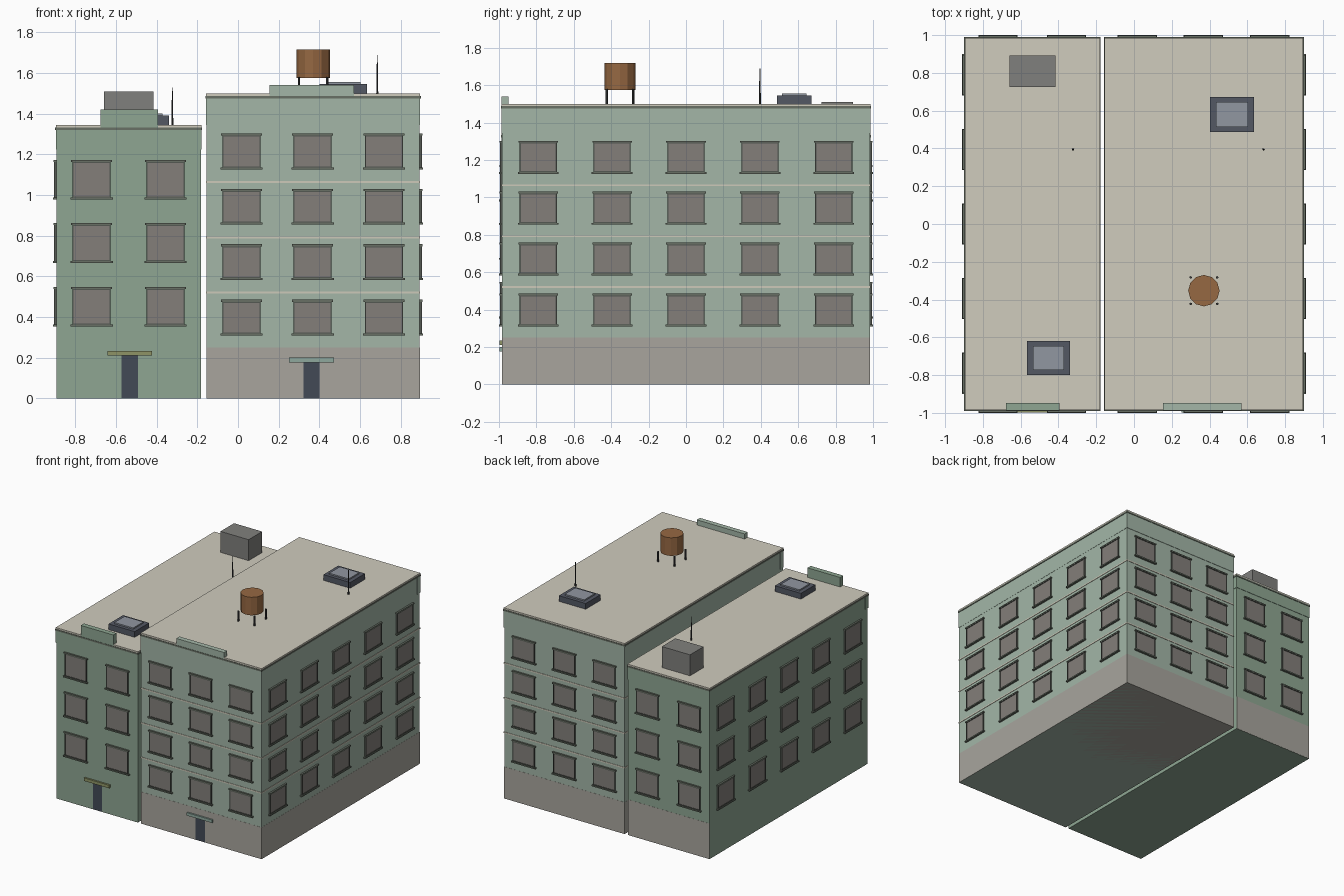
import bpy, bmesh
from mathutils import Matrix, Vector

if "Cube" in bpy.data.objects:
    bpy.data.objects.remove(bpy.data.objects["Cube"])


def material(name, r, g, b):
    lin = lambda c: (c / 255 / 12.92) if c < 11 else ((c / 255 + 0.055) / 1.055) ** 2.4
    m = bpy.data.materials.new(name)
    m.diffuse_color = (lin(r), lin(g), lin(b), 1)
    m.use_nodes = True
    m.node_tree.nodes["Principled BSDF"].inputs["Base Color"].default_value = m.diffuse_color
    return m


GREEN = material("dark_green_wall", 142, 166, 146)
SAGE = material("sage_wall", 163, 182, 167)
STONE = material("ground_floor_stone", 168, 165, 157)
BEIGE = material("roof_beige", 208, 204, 190)
CREAM = material("cream_band", 206, 202, 186)
PANE = material("window_pane", 131, 127, 122)
TRIM = material("window_trim", 104, 112, 101)
FRAME = material("window_frame", 84, 88, 82)
WOOD = material("tank_wood", 150, 104, 66)
DARK = material("dark_metal", 55, 57, 58)
CURB = material("skylight_curb", 84, 89, 100)
GLASS = material("skylight_glass", 145, 151, 161)
GREY = material("roof_box_grey", 128, 128, 125)
OLIVE = material("olive_canopy", 142, 148, 102)
TEAL = material("teal_canopy", 142, 168, 158)
DOOR = material("door_dark", 66, 74, 86)


def finish(name, bm, mat):
    me = bpy.data.meshes.new(name)
    bm.to_mesh(me)
    bm.free()
    me.materials.append(mat)
    ob = bpy.data.objects.new(name, me)
    bpy.context.collection.objects.link(ob)
    return ob


def boxes(name, mat, *bounds):
    """One object from boxes given as (x0, x1, y0, y1, z0, z1)."""
    bm = bmesh.new()
    for x0, x1, y0, y1, z0, z1 in bounds:
        centre = Vector((x0 + x1, y0 + y1, z0 + z1)) / 2
        size = Matrix.Diagonal((x1 - x0, y1 - y0, z1 - z0, 1))
        bmesh.ops.create_cube(bm, size=1, matrix=Matrix.Translation(centre) @ size)
    return finish(name, bm, mat)


def rods(name, mat, sides, r1, r2, z0, z1, points):
    """Upright cylinders or cones at the given (x, y) points."""
    bm = bmesh.new()
    for x, y in points:
        bmesh.ops.create_cone(bm, cap_ends=True, segments=sides, radius1=r1, radius2=r2,
                              depth=z1 - z0, matrix=Matrix.Translation((x, y, (z0 + z1) / 2)))
    return finish(name, bm, mat)


Y = 0.983  # half depth of the walls


def grown(x0, x1, z0, z1, d):
    return (x0 - d, x1 + d, -Y - d, Y + d, z0, z1)


def on_face(face, x0, x1, u, half, depth, z0, z1):
    """Bounds of a box standing proud of one wall, centred at u along it."""
    if face in "FB":
        a, b = sorted((1, 1 + depth / Y)) if face == "B" else (-1 - depth / Y, -1)
        pad = 0.004 if face == "B" else 0
        return (u - half, u + half, a * Y - pad, b * Y + 0.004 - pad, z0, z1)
    if face == "R":
        return (x1 - 0.004, x1 + depth, u - half, u + half, z0, z1)
    return (x0 - depth, x0 + 0.004, u - half, u + half, z0, z1)


def windows(prefix, x0, x1, columns, side, rows, h):
    parts = {"panes": [], "frames": [], "lintels": [], "sills": []}
    spots = [(f, x, 0.094) for f in "FB" for x in columns]
    spots += [(side, 0.395 * i, 0.099) for i in range(-2, 3)]
    for face, u, half in spots:
        for z in rows:
            lo, hi = z - h / 2, z + h / 2
            add = lambda part, uu, hw, d, a, b: parts[part].append(
                on_face(face, x0, x1, uu, hw, d, a, b))
            add("panes", u, half - 0.004, 0.008, lo, hi)
            for s in (-1, 1):
                add("frames", u + s * (half - 0.003), 0.003, 0.012, lo, hi)
            add("frames", u, half - 0.006, 0.012, lo, lo + 0.005)
            add("frames", u, half - 0.006, 0.012, hi - 0.005, hi)
            add("lintels", u, half + 0.007, 0.014, hi, hi + 0.01)
            add("sills", u, half + 0.010, 0.017, lo - 0.01, lo)
    for part, b in parts.items():
        mat = {"panes": PANE, "frames": FRAME}.get(part, TRIM)
        boxes(f"{prefix}_window_{part}", mat, *b)


def building(prefix, x0, x1, wall, frieze, top, crest, crest_z, columns, side, rows, h):
    # walls, frieze boards, cornice, roof slab and raised front parapet
    boxes(f"{prefix}_walls", wall, grown(x0, x1, 0, top - 0.02, 0))
    t = 0.035
    boxes(f"{prefix}_frieze", wall,
          *[(x0 - 0.003, x1 + 0.003, min(s * (Y + 0.003), s * (Y - t)),
             max(s * (Y + 0.003), s * (Y - t)), frieze, top - 0.024) for s in (-1, 1)],
          *[(a, b, t - Y, Y - t, frieze, top - 0.024)
            for a, b in ((x0 - 0.0015, x0 + t), (x1 - t, x1 + 0.0015))])
    boxes(f"{prefix}_cornice", TRIM, grown(x0, x1, top - 0.024, top - 0.012, 0.006))
    boxes(f"{prefix}_roof", BEIGE, grown(x0, x1, top - 0.012, top, 0.003))
    boxes(f"{prefix}_raised_parapet", wall,
          (crest[0], crest[1], -Y - 0.004, -Y + t, frieze + 0.01, crest_z))
    windows(prefix, x0, x1, columns, side, rows, h)


def skylight(prefix, x0, x1, y0, y1, z):
    boxes(f"{prefix}_skylight_curb", CURB, (x0, x1, y0, y1, z - 0.005, z + 0.045))
    boxes(f"{prefix}_skylight_glass", GLASS,
          (x0 + 0.032, x1 - 0.032, y0 + 0.027, y1 - 0.027, z + 0.04, z + 0.055))


# Left building: three window rows
LX = (-0.893, -0.183)
building("left", *LX, GREEN, 1.225, 1.345, (-0.677, -0.394), 1.42,
         (-0.72, -0.357), "L", (0.451, 0.764, 1.076), 0.175)
boxes("left_ground_floor", STONE, (LX[0] + 0.001, LX[1] - 0.001, 0, Y + 0.001, 0.001, 0.28))
boxes("left_entrance_canopy", OLIVE, (-0.643, -0.423, -Y - 0.014, -Y + 0.005, 0.21, 0.234))
boxes("left_door", DOOR, (-0.573, -0.493, -Y - 0.001, -Y + 0.01, 0.002, 0.21))
boxes("left_roof_box", GREY, (-0.66, -0.415, 0.725, 0.893, 1.34, 1.51))
skylight("left", -0.566, -0.339, -0.80, -0.62, 1.345)
rods("left_antenna", DARK, 6, 0.006, 0.002, 1.34, 1.53, [(-0.323, 0.395)])

# Right building: four window rows, stone ground floor, cream bands
RX = (-0.154, 0.893)
building("right", *RX, SAGE, 1.345, 1.50, (0.154, 0.57), 1.54,
         (0.017, 0.367, 0.718), "R", (0.397, 0.67, 0.942, 1.214), 0.156)
boxes("right_ground_floor", STONE, grown(*RX, 0, 0.25, 0.001))
boxes("right_floor_bands", CREAM,
      *[grown(*RX, z - 0.005, z + 0.005, 0.003) for z in (0.52, 0.792, 1.065)])
boxes("right_entrance_canopy", TEAL, (0.252, 0.472, -Y - 0.014, -Y + 0.005, 0.177, 0.2))
boxes("right_door", DOOR, (0.322, 0.402, -Y - 0.002, -Y + 0.01, 0.002, 0.177))
skylight("right", 0.402, 0.635, 0.487, 0.672, 1.50)
rods("right_antenna", DARK, 6, 0.006, 0.002, 1.49, 1.69, [(0.685, 0.395)])

# Water tank on four legs
TX, TY = 0.37, -0.353
rods("water_tank", WOOD, 12, 0.083, 0.083, 1.575, 1.717, [(TX, TY)])
rods("water_tank_legs", DARK, 6, 0.007, 0.007, 1.495, 1.58,
     [(TX + i * 0.07, TY + j * 0.07) for i in (-1, 1) for j in (-1, 1)])
